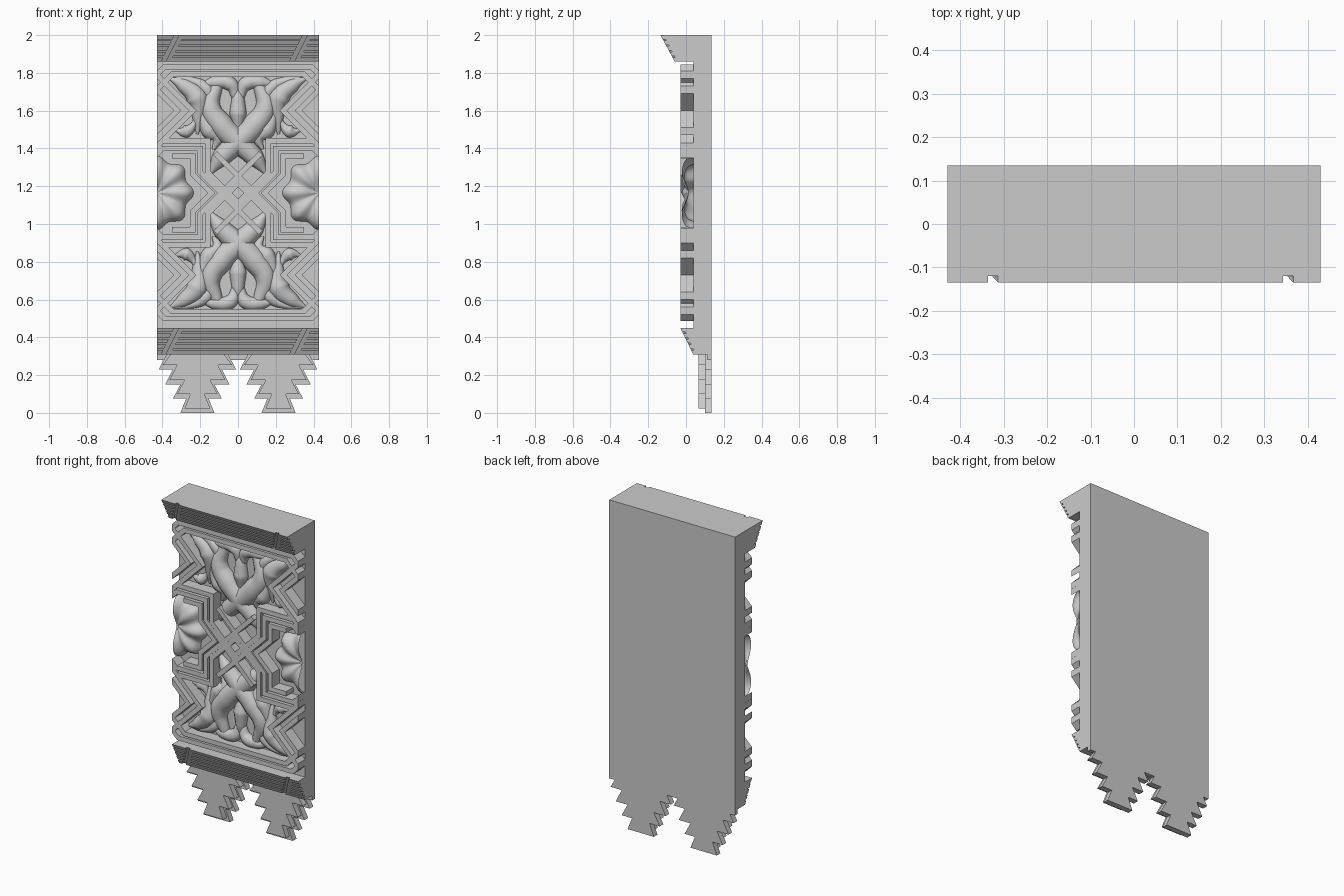
import bpy, bmesh, math
from mathutils import Vector

if "Cube" in bpy.data.objects:
    bpy.data.objects.remove(bpy.data.objects["Cube"])

W, FLOOR, FACE, MID = 0.43, 0.04, -0.03, 1.165   # half width, relief floor/top, panel mid height


def finish(name, bm, smooth=False):
    bmesh.ops.recalc_face_normals(bm, faces=bm.faces)
    me = bpy.data.meshes.new(name)
    bm.to_mesh(me)
    bm.free()
    ob = bpy.data.objects.new(name, me)
    bpy.context.collection.objects.link(ob)
    if smooth:
        me.polygons.foreach_set("use_smooth", [True] * len(me.polygons))
    return ob


def prism(bm, pts, place, lo, hi):
    """Solid from a 2D outline; place(u, v, d) maps to 3D."""
    a = [bm.verts.new(place(u, v, lo)) for u, v in pts]
    b = [bm.verts.new(place(u, v, hi)) for u, v in pts]
    bm.faces.new(a)
    bm.faces.new(b[::-1])
    n = len(pts)
    for i in range(n):
        bm.faces.new((a[i], b[i], b[(i + 1) % n], a[(i + 1) % n]))


def side(u, v, d):
    return (d, u, v)


def front(u, v, d):
    return (u, d, v)


def strip_outline(path, w):
    """Mitred ribbon around a path; ends on the panel edge are cut upright."""
    p = [Vector(q) for q in path]
    nrm = []
    for a, b in zip(p, p[1:]):
        d = (b - a).normalized()
        nrm.append(Vector((-d.y, d.x)))
    left, right = [], []
    for i, q in enumerate(p):
        if 0 < i < len(p) - 1:
            m = (nrm[i - 1] + nrm[i]).normalized()
            off = m * (w / m.dot(nrm[i]))
        else:
            n = nrm[0] if i == 0 else nrm[-1]
            off = Vector((0, w / n.y)) if abs(q.x) > W - 0.001 else n * w
        left.append(tuple(q + off))
        right.append(tuple(q - off))
    return left + right[::-1]


# Slab with sloped top and bottom cornices
bm = bmesh.new()
prism(bm, [(.135, .31), (.135, 2), (-.12, 2), (-.045, 1.86), (FLOOR, 1.86),
           (FLOOR, .45), (-.015, .45), (.053, .31)], side, -W, W)
prism(bm, [(.11, .28), (.135, .28), (.135, .312), (.11, .312)], side, -W, W)
finish("slab", bm)

# Cornice ridges, interrupted by slanted jogs
bm = bmesh.new()
for y0, z0, y1, z1 in ((-.045, 1.86, -.12, 2), (.053, .31, -.015, .45)):
    def slope(u, v, d):
        return (u, y0 + (y1 - y0) * v - d, z0 + (z1 - z0) * v)

    def jog(c, s):
        return c + .07 * (s - .5)
    for k in range(5):
        s0 = k * .21
        s1 = s0 + .16
        for a, b in ((None, -.372), (-.322, .308), (.358, None)):
            prism(bm, [(-W if a is None else jog(a, s0), s0),
                       (W if b is None else jog(b, s0), s0),
                       (W if b is None else jog(b, s1), s1),
                       (-W if a is None else jog(a, s1), s1)], slope, -.003, .015)
    for c in (-.335, .345):
        prism(bm, [(jog(c - .013, 0), 0), (jog(c + .013, 0), 0),
                   (jog(c + .013, 1), 1), (jog(c - .013, 1), 1)], slope, -.003, .015)
finish("cornice_ridges", bm)

# Interlaced strapwork, mirrored left/right and up/down
bm = bmesh.new()
frames = [[(-W, .625), (-.39, .665), (.39, .665), (W, .625)],
          [(-W, .545), (-.347, .628), (.347, .628), (W, .545)]]
quarter = [[(-W, .625), (-.24, .435), (-W, .245)],
           [(-W, .545), (-.32, .435), (-W, .325)],
           [(-W, .205), (-.40, .235), (-.20, .235), (-.20, .11), (0, -.09), (.12, -.21)],
           [(-W, .245), (-.40, .275), (-.16, .275), (-.16, .11), (.03, -.08)],
           [(-.35, .195), (-.24, .195), (-.24, .10), (-.13, -.01)]]
for sz in (1, -1):
    for path, sides in [(f, (1,)) for f in frames] + [(q, (1, -1)) for q in quarter]:
        for sx in sides:
            pts = strip_outline([(sx * x, MID + sz * z) for x, z in path], .014)
            prism(bm, pts, front, FACE, FLOOR + .005)
finish("strapwork", bm)

# Smooth leaf ornaments: tapering stems (x, height from middle, radius)
leaves = {
    "corner_leaf": [(-.36, .605, .006), (-.29, .57, .038), (-.215, .50, .058),
                    (-.21, .40, .032), (-.215, .31, .006)],
    "corner_tip": [(-.35, .60, .010), (-.26, .595, .020), (-.17, .55, .035), (-.13, .47, .03)],
    "top_lobe": [(-.19, .57, .012), (-.12, .585, .034), (-.04, .575, .038), (-.01, .50, .02)],
    "crossing_leaf": [(-.11, .57, .03), (-.145, .45, .055), (-.09, .36, .064),
                      (0, .27, .060), (.09, .185, .050), (.15, .10, .008)],
    "side_bud": [(-.33, .33, .006), (-.275, .325, .034), (-.235, .36, .016), (-.20, .42, .02)],
    "inner_lobe": [(-.19, .42, .03), (-.15, .33, .045), (-.11, .29, .03), (-.13, .23, .008)],
    "centre_bulb": [(0, .58, .012), (0, .50, .034), (0, .42, .045), (0, .34, .02)],
}
for name, stem in leaves.items():
    cu = bpy.data.curves.new(name, "CURVE")
    cu.dimensions = "3D"
    cu.bevel_depth = 1
    cu.bevel_resolution = 4
    cu.resolution_u = 8
    cu.use_fill_caps = True
    for sz in (1, -1):
        for sx in ((1,) if name == "centre_bulb" else (1, -1)):
            sp = cu.splines.new("BEZIER")
            sp.bezier_points.add(len(stem) - 1)
            sp.use_smooth = True
            for bp, (x, z, r) in zip(sp.bezier_points, stem):
                bp.co = (sx * x, 0, MID + sz * z)
                bp.radius = r
                bp.handle_left_type = bp.handle_right_type = "AUTO"
    ob = bpy.data.objects.new(name, cu)
    ob.location.y = .033
    ob.scale.y = .95
    bpy.context.collection.objects.link(ob)

# Half rosettes on the panel edges, lobed and slightly dished
bm = bmesh.new()
RINGS, SEGS = 12, 60
for sx in (1, -1):
    rows = []
    for i in range(RINGS + 1):
        t = i / RINGS
        row = []
        for j in range(SEGS + 1):
            a = math.pi * (j / SEGS - .5)
            lobe = math.cos(8 * a)
            r = t * .182 * (1 + .08 * lobe * t)
            dome = math.sqrt(max(0, 1 - t ** 4)) * (.82 + .18 * lobe * t)
            dish = .45 * math.exp(-(t / .35) ** 2)
            row.append(bm.verts.new((sx * (W - r * math.cos(a)), FLOOR + .002 - .075 * (dome - dish),
                                     MID + r * math.sin(a))))
        rows.append(row)
    for r0, r1 in zip(rows, rows[1:]):
        for j in range(SEGS):
            bm.faces.new((r0[j], r0[j + 1], r1[j + 1], r1[j]))
bmesh.ops.remove_doubles(bm, verts=bm.verts, dist=1e-5)
finish("edge_rosettes", bm, True)

# Stepped pendants: full back layer, inset front layer
bm = bmesh.new()
tiers = [(.09, 0), (.06, .075), (.13, .075), (.09, .15), (.17, .15), (.13, .23), (.205, .23), (.16, .315)]
for cx in (-.215, .215):
    for inset, rise, y0, y1 in ((0, 0, .1, .135), (.022, .024, .065, .102)):
        half = [(h - inset, min(z + rise, .315)) for h, z in tiers]
        pts = [(cx + h, z) for h, z in half] + [(cx - h, z) for h, z in half[::-1]]
        prism(bm, pts, front, y0, y1)
finish("stepped_pendants", bm)
